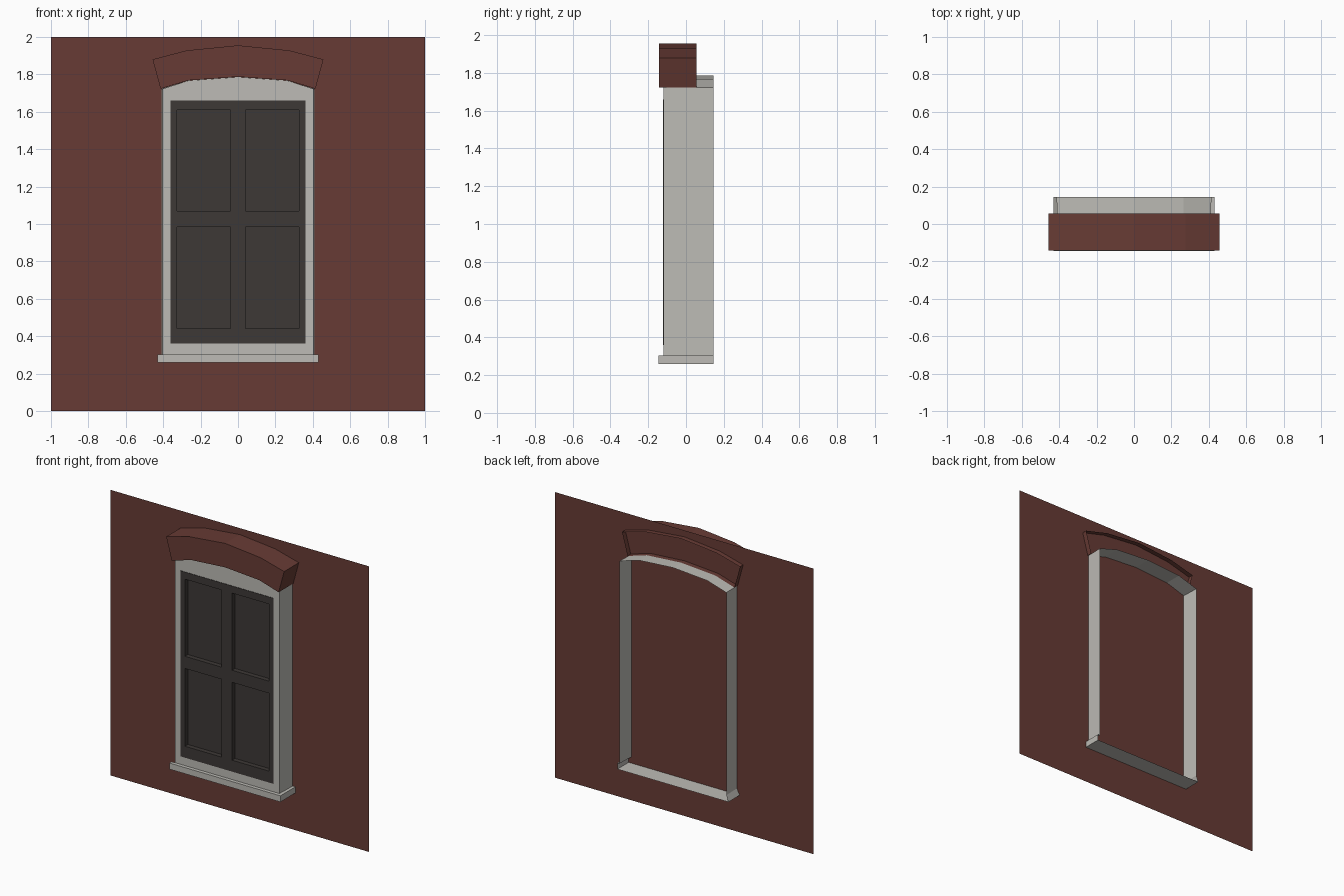
import bpy, bmesh

if "Cube" in bpy.data.objects:
    bpy.data.objects.remove(bpy.data.objects["Cube"])


def material(name, rgb):
    m = bpy.data.materials.new(name)
    m.diffuse_color = (*rgb, 1)
    m.use_nodes = True
    m.node_tree.nodes["Principled BSDF"].inputs["Base Color"].default_value = m.diffuse_color
    return m


BRICK = material("brick_red", (0.137, 0.044, 0.035))
STONE = material("pale_stone", (0.51, 0.50, 0.465))
DARK = material("dark_shutter", (0.047, 0.040, 0.037))


def make(name, polys, mat):
    """Build a flat-shaded object from polygons, welding shared corners."""
    bm = bmesh.new()
    for p in polys:
        bm.faces.new([bm.verts.new(v) for v in p])
    bmesh.ops.remove_doubles(bm, verts=bm.verts, dist=1e-5)
    me = bpy.data.meshes.new(name)
    bm.to_mesh(me)
    bm.free()
    me.materials.append(mat)
    ob = bpy.data.objects.new(name, me)
    bpy.context.collection.objects.link(ob)
    return ob


def flat(pts, y):
    """Counter-clockwise (x, z) outline as a face towards the front."""
    return [(x, y, z) for x, z in pts]


def rect(x0, x1, z0, z1):
    return [(x0, z0), (x1, z0), (x1, z1), (x0, z1)]


def sides(front, back, yf, yb):
    """Open tube joining two matching outlines, facing outwards."""
    out = []
    for i in range(len(front)):
        j = (i + 1) % len(front)
        (a, b), (c, d) = front[i], front[j]
        (e, f), (g, h) = back[i], back[j]
        out.append([(a, yf, b), (e, yb, f), (g, yb, h), (c, yf, d)])
    return out


def arch(end, mid, top):
    """Four-segment arch from right to left."""
    half = [end, mid]
    return half + [(0, top)] + [(-x, z) for x, z in reversed(half)]


# Wall sheet
make("wall", [flat(rect(-1, 1, 0, 2), 0.02)], BRICK)

# Brick lintel over the window, open at the back
inner = arch((0.414, 1.723), (0.265, 1.768), 1.787)
outer = arch((0.457, 1.88), (0.275, 1.928), 1.955)
brow = inner[::-1] + outer
polys = sides(brow, brow, -0.142, 0.055)
for i in range(4):
    polys.append(flat([inner[i], outer[i], outer[i + 1], inner[i + 1]], -0.142))
make("lintel", polys, BRICK)

# Stone surround: open-backed shell stepping out to the sill at the bottom
WX, WZ0, WZ1 = 0.36, 0.36, 1.66
YF, YB = -0.12, 0.145


def surround(x):
    return ([(-0.43, 0.26), (0.43, 0.26), (0.43, 0.303), (x, 0.303)]
            + arch((x, 1.722), (0.265, 1.767), 1.786) + [(-x, 0.303)])


polys = sides(surround(0.405), surround(0.414), YF, YB)
polys += [flat(rect(-0.405, 0.405, 0.303, WZ0), YF),
          flat(rect(-0.405, -WX, WZ0, WZ1), YF),
          flat(rect(WX, 0.405, WZ0, WZ1), YF),
          flat([(-0.405, WZ1), (0.405, WZ1)]
               + arch((0.405, 1.722), (0.265, 1.767), 1.786), YF)]
make("surround", polys, STONE)

# Projecting lip of the sill
lip = rect(-0.43, 0.43, 0.26, 0.303)
make("sill_lip", sides(lip, lip, -0.145, YF) + [flat(lip, -0.145)], STONE)

# Dark sash with four recessed panels
xs = [-WX, -0.325, -0.04, 0.04, 0.325, WX]
zs = [WZ0, 0.44, 0.985, 1.07, 1.61, WZ1]
YS, YP = -0.123, -0.09
edge = rect(-WX, WX, WZ0, WZ1)
polys = sides(edge, edge, YS, YF)
for i in range(5):
    for j in range(5):
        cell = rect(xs[i], xs[i + 1], zs[j], zs[j + 1])
        if i % 2 and j % 2:
            polys.append(flat(cell, YP))
            polys += [p[::1] for p in sides(cell, cell, YS, YP)]
        else:
            polys.append(flat(cell, YS))
sash = make("sash", polys, DARK)
bm = bmesh.new()
bm.from_mesh(sash.data)
bmesh.ops.recalc_face_normals(bm, faces=bm.faces)
# keep the open sheet facing the front
if sum(f.normal.y * f.calc_area() for f in bm.faces) > 0:
    bmesh.ops.reverse_faces(bm, faces=bm.faces)
bm.to_mesh(sash.data)
bm.free()
